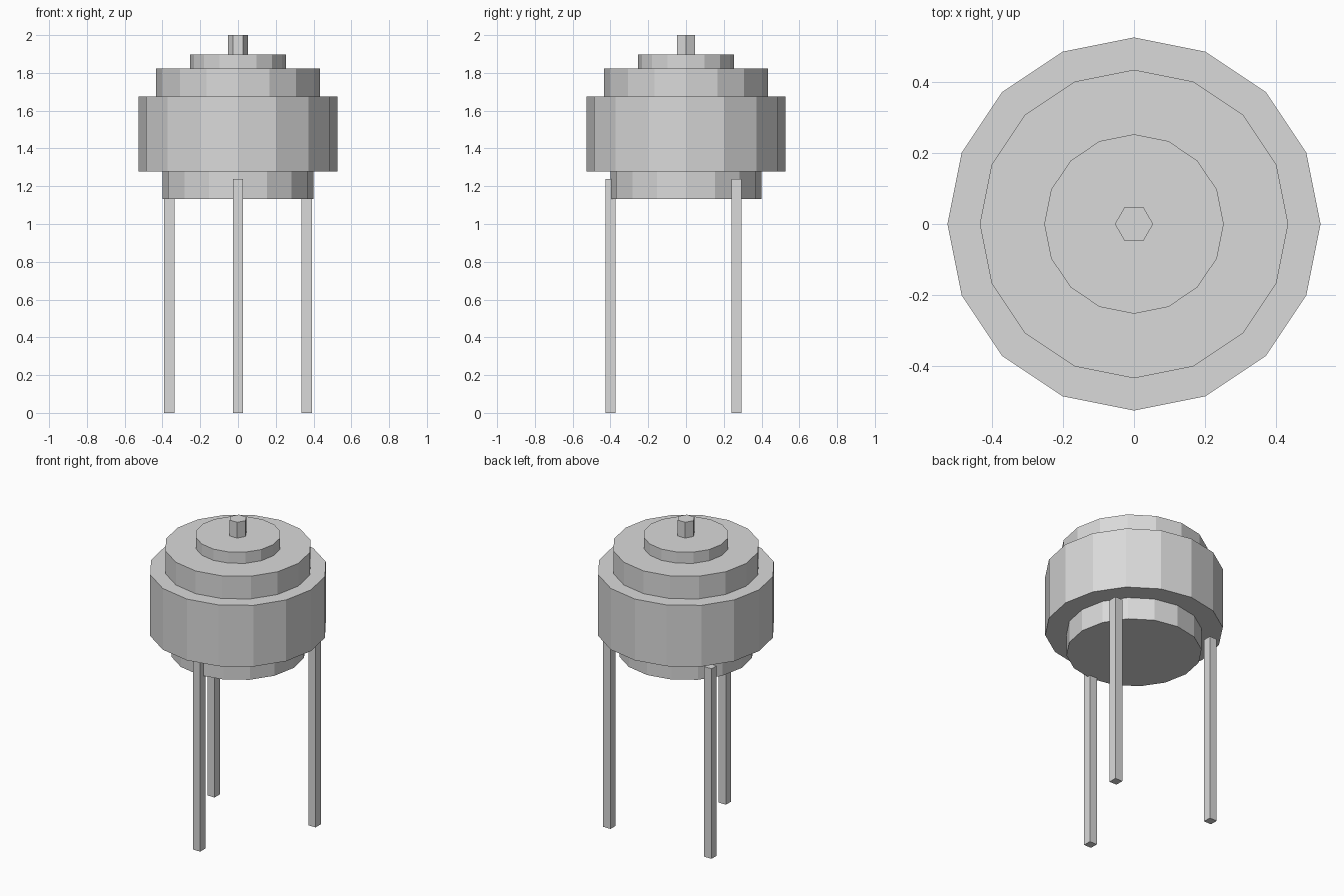
import bpy
import bmesh
from math import pi
from mathutils import Matrix

cube = bpy.data.objects.get("Cube")
if cube:
    bpy.data.objects.remove(cube, do_unlink=True)

# One plain material for everything
gray = bpy.data.materials.new("light_gray")
gray.use_nodes = True
colour = (0.7, 0.7, 0.7, 1)
gray.diffuse_color = colour
gray.node_tree.nodes["Principled BSDF"].inputs["Base Color"].default_value = colour


def add_object(name, bm):
    mesh = bpy.data.meshes.new(name)
    bm.to_mesh(mesh)
    bm.free()
    mesh.materials.append(gray)
    obj = bpy.data.objects.new(name, mesh)
    bpy.context.collection.objects.link(obj)
    return obj


def drum(name, radius, bottom, top, sides=16):
    """Upright flat-sided cylinder with corners on the x axis."""
    bm = bmesh.new()
    place = Matrix.Translation((0, 0, (bottom + top) / 2)) @ Matrix.Rotation(pi / 2, 4, "Z")
    bmesh.ops.create_cone(bm, cap_ends=True, segments=sides, radius1=radius,
                          radius2=radius, depth=top - bottom, matrix=place)
    return add_object(name, bm)


def leg(name, x, y, width=0.053, height=1.238):
    """Square post standing on the ground."""
    bm = bmesh.new()
    place = Matrix.Translation((x, y, height / 2)) @ Matrix.Diagonal((width, width, height, 1))
    bmesh.ops.create_cube(bm, size=1, matrix=place)
    return add_object(name, bm)


# Stacked tank
drum("tank_base", 0.40, 1.133, 1.277)
drum("tank_body", 0.526, 1.277, 1.676)
drum("tank_shoulder", 0.435, 1.676, 1.824)
drum("tank_lid", 0.253, 1.824, 1.897)
drum("lid_knob", 0.054, 1.897, 2.0, sides=6)

# Three legs
leg("front_leg", 0, -0.40)
for side, sign in (("left", 1), ("right", -1)):
    leg("back_" + side + "_leg", sign * 0.364, 0.268)
